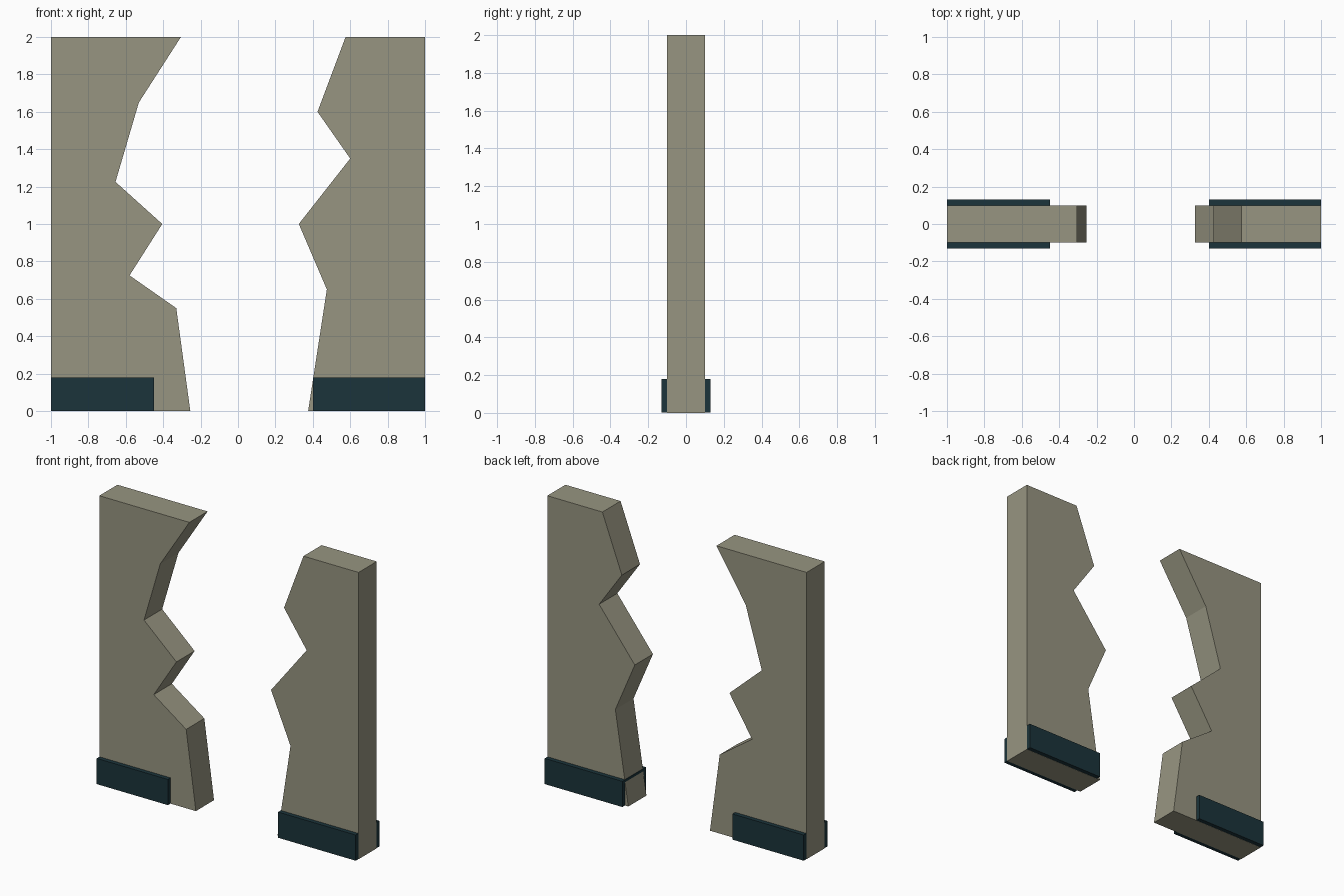
import bpy, bmesh

if "Cube" in bpy.data.objects:
    bpy.data.objects.remove(bpy.data.objects["Cube"])


def material(name, rgb):
    m = bpy.data.materials.new(name)
    m.diffuse_color = (*rgb, 1)
    m.use_nodes = True
    m.node_tree.nodes["Principled BSDF"].inputs["Base Color"].default_value = m.diffuse_color
    return m


def slab(name, profile, depth, mat):
    """Extrude an x/z outline symmetrically about y = 0."""
    bm = bmesh.new()
    face = bm.faces.new([bm.verts.new((x, -depth / 2, z)) for x, z in profile])
    ext = bmesh.ops.extrude_face_region(bm, geom=[face])
    verts = [v for v in ext["geom"] if isinstance(v, bmesh.types.BMVert)]
    bmesh.ops.translate(bm, verts=verts, vec=(0, depth, 0))
    bmesh.ops.recalc_face_normals(bm, faces=bm.faces)
    mesh = bpy.data.meshes.new(name)
    bm.to_mesh(mesh)
    bm.free()
    mesh.materials.append(mat)
    obj = bpy.data.objects.new(name, mesh)
    bpy.context.collection.objects.link(obj)
    return obj


plaster = material("plaster", (0.31, 0.30, 0.22))
dark_trim = material("dark_trim", (0.011, 0.034, 0.043))

# Broken wall halves: straight outer edge, jagged inner edge from bottom to top
left_break = [(-0.255, 0), (-0.33, 0.55), (-0.58, 0.725), (-0.405, 1.0),
              (-0.655, 1.225), (-0.53, 1.65), (-0.305, 2)]
right_break = [(0.375, 0), (0.475, 0.65), (0.325, 1.0), (0.6, 1.35),
               (0.425, 1.6), (0.575, 2)]
slab("wall_left", [(-1, 0)] + left_break + [(-1, 2)], 0.2, plaster)
slab("wall_right", [(1, 0)] + right_break + [(1, 2)], 0.2, plaster)

# Skirting boards wrap both faces; a hair inside the wall ends to avoid flicker
for name, outer, inner in (("skirting_left", -0.999, -0.45),
                           ("skirting_right", 0.999, 0.40)):
    slab(name, [(outer, 0.001), (inner, 0.001), (inner, 0.18), (outer, 0.18)],
         0.26, dark_trim)
